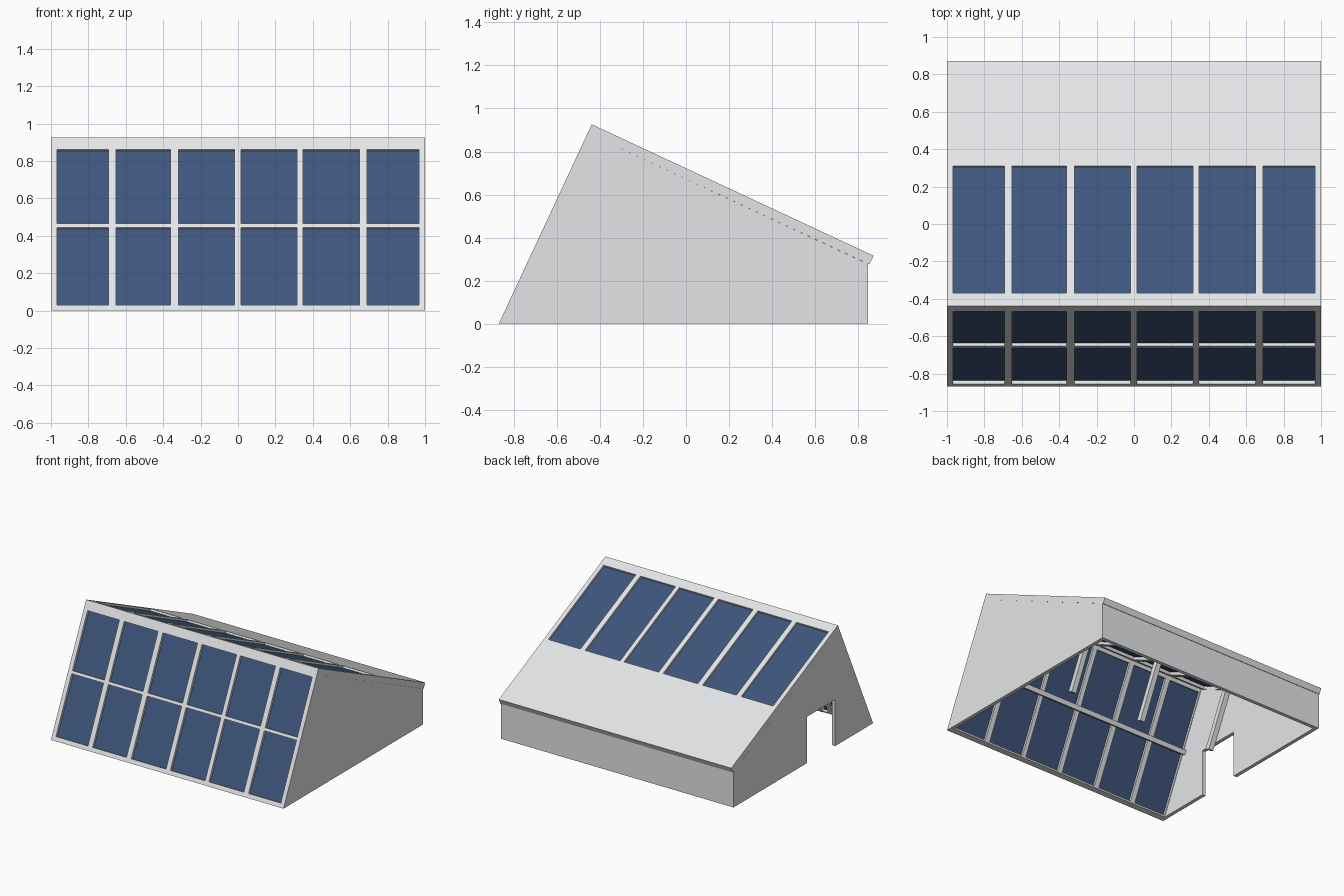
import bpy, bmesh, math
from mathutils import Vector

if "Cube" in bpy.data.objects:
    bpy.data.objects.remove(bpy.data.objects["Cube"])

A = math.radians(65)
UP = Vector((0, math.cos(A), math.sin(A)))       # up the front slope
DOWN = Vector((0, math.sin(A), -math.cos(A)))    # down the roof, square to the front
FOOT = Vector((0, -0.87, 0))
FRONT_LEN, ROOF_LEN, T, W = 1.022, 1.445, 0.045, 0.028
RIDGE = FOOT + UP * FRONT_LEN


def material(name, rgb):
    m = bpy.data.materials.new(name)
    m.diffuse_color = (*rgb, 1)
    m.use_nodes = True
    m.node_tree.nodes["Principled BSDF"].inputs["Base Color"].default_value = m.diffuse_color
    return m


WHITE = material("white_paint", (0.78, 0.785, 0.80))
GLASS = material("blue_glass", (0.048, 0.092, 0.20))


def finish(bm, name, mat):
    bmesh.ops.recalc_face_normals(bm, faces=bm.faces[:])
    me = bpy.data.meshes.new(name)
    bm.to_mesh(me)
    bm.free()
    me.materials.append(mat)
    ob = bpy.data.objects.new(name, me)
    bpy.context.collection.objects.link(ob)
    return ob


def extrude(bm, vec):
    r = bmesh.ops.extrude_face_region(bm, geom=bm.faces[:])
    for v in r["geom"]:
        if isinstance(v, bmesh.types.BMVert):
            v.co += vec


def sheet(name, mat, origin, along, inward, xs, ss, keep, depth):
    """Sloped slab made of the grid cells that keep(i, j) selects."""
    bm = bmesh.new()
    grid = [[bm.verts.new(origin + along * s + Vector((x, 0, 0))) for s in ss] for x in xs]
    for i in range(len(xs) - 1):
        for j in range(len(ss) - 1):
            if keep(i, j):
                bm.faces.new((grid[i][j], grid[i + 1][j], grid[i + 1][j + 1], grid[i][j + 1]))
    for v in bm.verts[:]:
        if not v.link_faces:
            bm.verts.remove(v)
    extrude(bm, inward * depth)
    for v in bm.verts:                            # trim level with the ground
        if v.co.z < 0:
            v.co += along * (-v.co.z / along.z)
    return finish(bm, name, mat)


def prism(name, pts, x0, x1):
    """Solid from a y-z outline between two x positions."""
    bm = bmesh.new()
    bm.faces.new([bm.verts.new((x0, p[0], p[1])) for p in pts])
    extrude(bm, Vector((x1 - x0, 0, 0)))
    return finish(bm, name, WHITE)


def yz(v):
    return (v.y, v.z)


# Column edges: odd cells are window openings
XS = [-1, -0.967, -0.692, -0.652, -0.36, -0.319, -0.02,
      0.017, 0.316, 0.348, 0.65, 0.69, 0.967, 1]
FS = [0, 0.033, 0.49, 0.513, 0.95, FRONT_LEN]
RS = [T, 0.076, 0.827, ROOF_LEN]
hole = lambda i, j: i % 2 == 1 and j % 2 == 1
solid = lambda i, j: not hole(i, j)

# Front frame and roof with recessed panes
sheet("front_frame", WHITE, FOOT, UP, DOWN, XS, FS, solid, T)
sheet("front_glass", GLASS, FOOT + DOWN * 0.02, UP, DOWN, XS, FS, hole, 0.008)
sheet("roof", WHITE, RIDGE, DOWN, -UP, XS, RS, solid, T)
sheet("roof_glass", GLASS, RIDGE - UP * 0.015, DOWN, -UP, XS, RS, hole, 0.008)

# Side walls, the left one with a doorway
inner_ridge = RIDGE + (DOWN - UP) * T
eave = RIDGE + DOWN * ROOF_LEN - UP * T
side = [(0.845, 0), (0.845, eave.z + 0.003), yz(inner_ridge), (-0.87 + T / math.sin(A), 0)]
door = [(-0.405, 0), (-0.405, 0.36), (-0.06, 0.36), (-0.06, 0)]
prism("right_wall", side, 1 - W, 1)
prism("left_wall", side + door, -1, -1 + W)

# Back wall
prism("back_wall", [(0.845, 0), (0.845, 0.278), (0.845 - W, 0.288), (0.845 - W, 0)], -1 + W, 1 - W)


def bar(name, start, along, length, across, width, x0, x1):
    a, b = start, start + along * length
    prism(name, [yz(p) for p in (a, b, b + across * width, a + across * width)], x0, x1)


# Inside rail behind the window rows
bar("window_rail", FOOT + UP * 0.485 + DOWN * T, UP, 0.035, DOWN, 0.03, -0.972, 0.972)

# Inside struts hanging from the roof
for n, x in enumerate((-0.95, -0.317, 0.317, 0.95)):
    bar("roof_strut_%d" % (n + 1), Vector((0, -0.32, 0.32)), UP, 0.46, DOWN, 0.04, x - 0.02, x + 0.02)
